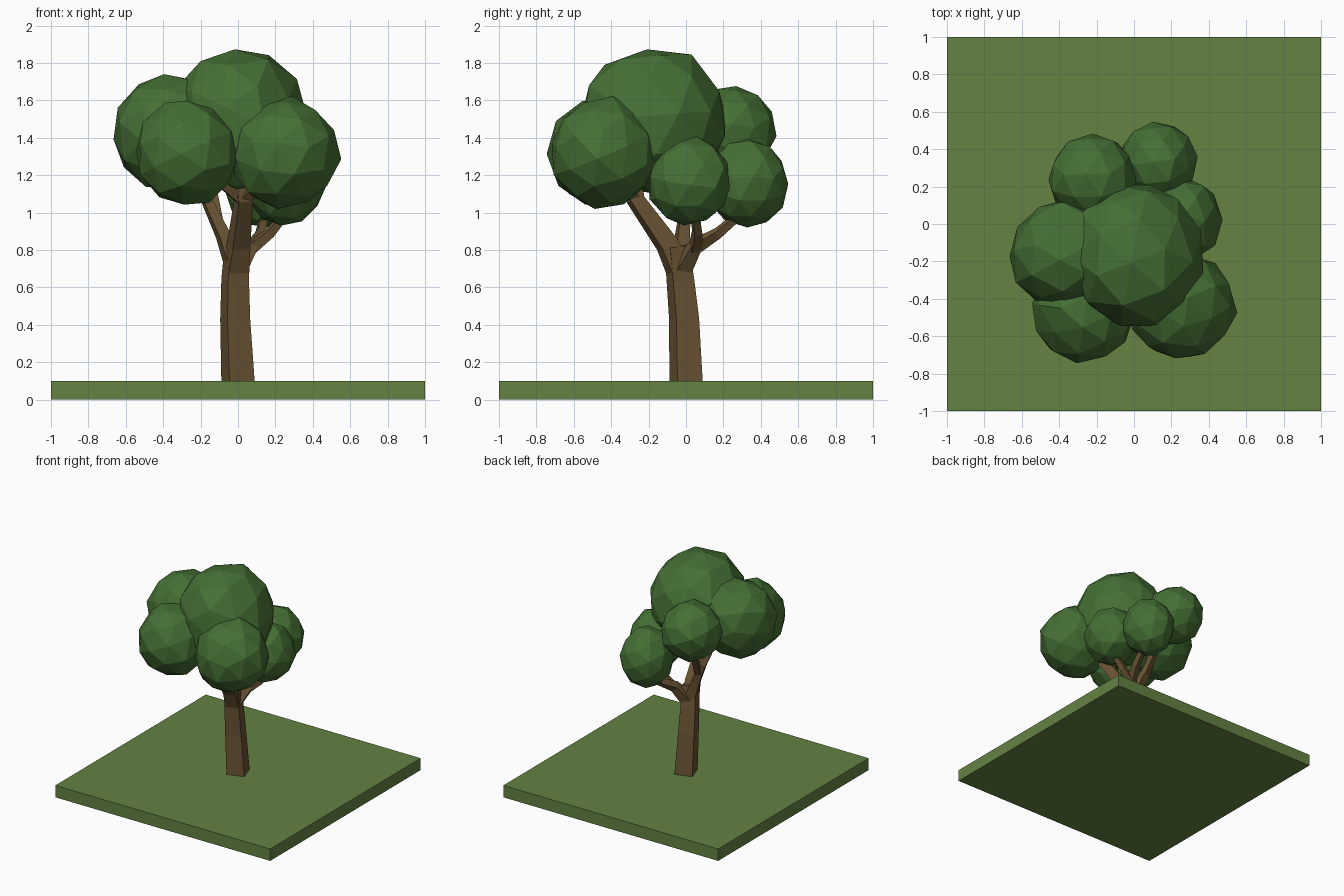
import bpy, bmesh, math, random
from mathutils import Vector, Euler

if "Cube" in bpy.data.objects:
    bpy.data.objects.remove(bpy.data.objects["Cube"])

random.seed(4)


def material(name, rgb):
    m = bpy.data.materials.new(name)
    m.diffuse_color = (*rgb, 1)
    m.use_nodes = True
    m.node_tree.nodes["Principled BSDF"].inputs["Base Color"].default_value = m.diffuse_color
    return m


GRASS = material("grass", (0.125, 0.225, 0.055))
BARK = material("bark", (0.145, 0.09, 0.035))
LEAF = material("leaf", (0.06, 0.16, 0.035))


def finish(bm, name, mat):
    bmesh.ops.recalc_face_normals(bm, faces=bm.faces)
    me = bpy.data.meshes.new(name)
    bm.to_mesh(me)
    bm.free()
    me.materials.append(mat)
    ob = bpy.data.objects.new(name, me)
    bpy.context.collection.objects.link(ob)


def limb(name, path):
    """Four-sided tapered limb through (x, y, z, radius) points."""
    bm = bmesh.new()
    pts = [Vector(p[:3]) for p in path]
    rings = []
    for i, p in enumerate(pts):
        d = (pts[min(i + 1, len(pts) - 1)] - pts[max(i - 1, 0)]).normalized()
        if i == 0 and p.z < 0.2:
            d = Vector((0, 0, 1))
        q = Vector((0, 0, 1)).rotation_difference(d)
        ring = []
        for k in range(4):
            a = math.radians(-27 + 90 * k)
            ring.append(bm.verts.new(p + q @ Vector((math.cos(a), math.sin(a), 0)) * path[i][3]))
        rings.append(ring)
    for a, b in zip(rings, rings[1:]):
        for k in range(4):
            bm.faces.new((a[k], a[(k + 1) % 4], b[(k + 1) % 4], b[k]))
    bm.faces.new(rings[0])
    bm.faces.new(rings[-1])
    finish(bm, name, BARK)


def foliage(name, centre, radii):
    """Faceted leaf clump, randomly turned and slightly uneven."""
    bm = bmesh.new()
    bmesh.ops.create_icosphere(bm, subdivisions=2, radius=1)
    turn = Euler([random.uniform(0, 6) for _ in range(3)]).to_matrix()
    for v in bm.verts:
        d = turn @ v.co * random.uniform(0.96, 1.03)
        v.co = Vector(centre) + Vector([a * r for a, r in zip(d, radii)])
    finish(bm, name, LEAF)


# Ground slab
bm = bmesh.new()
bmesh.ops.create_cube(bm, size=1)
for v in bm.verts:
    v.co = (v.co.x * 2, v.co.y * 2, (v.co.z + 0.5) * 0.1)
finish(bm, "ground", GRASS)

# Trunk and branches
limb("trunk", [(0, 0, 0.1, 0.1), (-0.015, -0.01, 0.43, 0.09),
               (-0.015, -0.03, 0.64, 0.083), (-0.005, -0.05, 0.82, 0.075)])
limb("front_branch", [(-0.01, -0.04, 0.7, 0.08), (0.005, -0.1, 0.83, 0.07),
                      (0.03, -0.27, 1.07, 0.055), (0.0, -0.29, 1.35, 0.045)])
limb("front_left_twig", [(0.02, -0.27, 1.07, 0.04), (-0.2, -0.42, 1.25, 0.025)])
limb("front_right_twig", [(0.03, -0.27, 1.07, 0.04), (0.2, -0.4, 1.25, 0.025)])
limb("left_branch", [(-0.02, -0.03, 0.72, 0.06), (-0.08, -0.02, 0.88, 0.045),
                     (-0.16, 0.0, 1.05, 0.035), (-0.25, -0.08, 1.3, 0.025)])
limb("back_left_twig", [(-0.11, -0.01, 0.95, 0.035), (-0.18, 0.2, 1.35, 0.025)])
limb("back_branch", [(0.0, -0.02, 0.7, 0.06), (0.07, 0.05, 0.82, 0.045),
                     (0.12, 0.17, 0.89, 0.032), (0.14, 0.3, 1.0, 0.025)])
limb("right_twig", [(0.07, 0.05, 0.81, 0.04), (0.17, 0.06, 0.89, 0.032),
                    (0.26, 0.05, 1.0, 0.025)])

# Crown
foliage("crown_top", (0.01, -0.17, 1.49), (0.37, 0.4, 0.4))
foliage("crown_left", (-0.36, -0.16, 1.43), (0.31, 0.3, 0.32))
foliage("crown_front_right", (0.25, -0.44, 1.32), (0.3, 0.29, 0.3))
foliage("crown_front_left", (-0.27, -0.46, 1.32), (0.28, 0.28, 0.29))
foliage("crown_right", (0.25, 0.02, 1.17), (0.22, 0.23, 0.24))
foliage("crown_back", (0.13, 0.33, 1.16), (0.21, 0.22, 0.24))
foliage("crown_back_left", (-0.22, 0.24, 1.44), (0.24, 0.24, 0.24))
